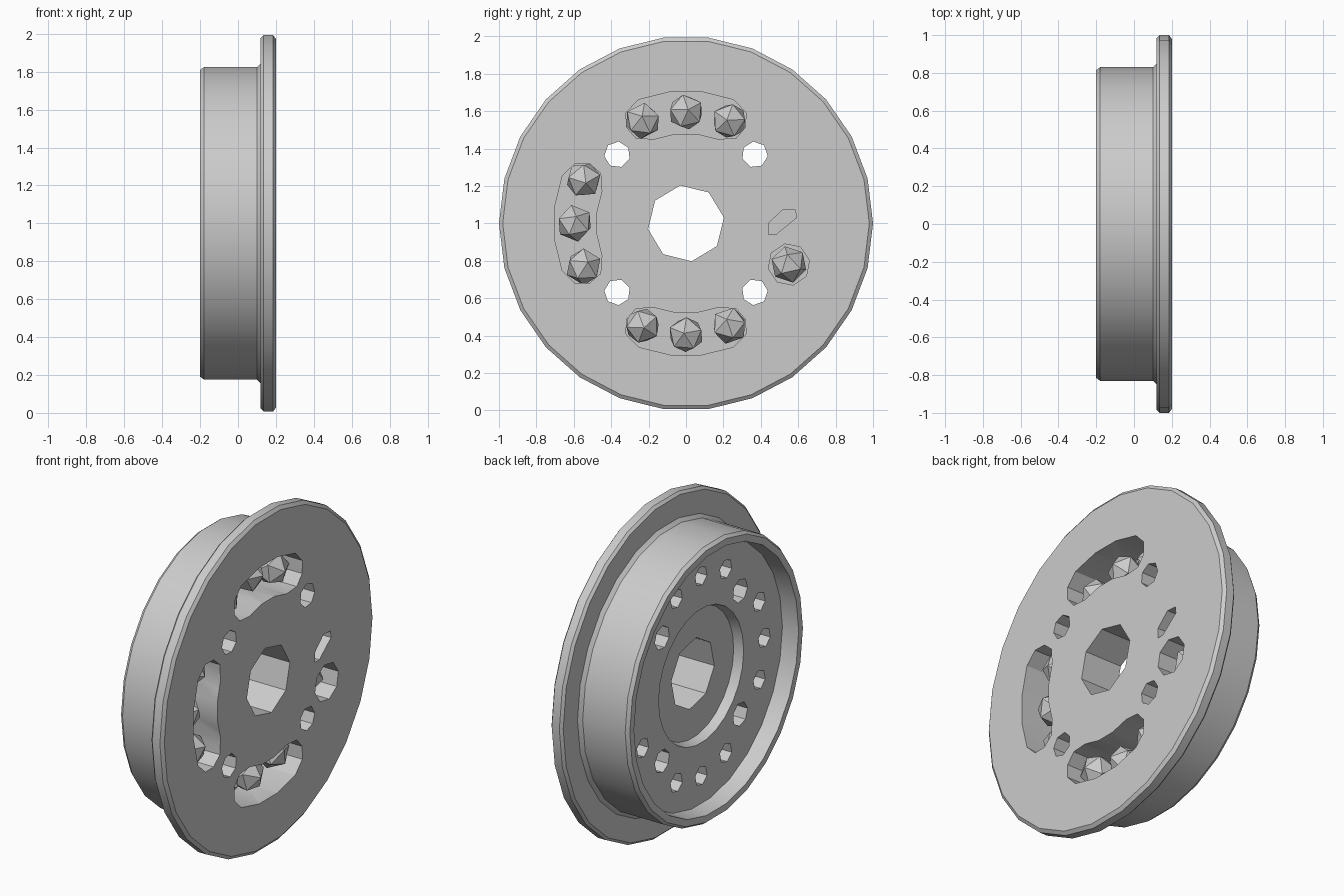
import bpy, bmesh, math, random
from mathutils import Matrix, Euler

random.seed(4)
if "Cube" in bpy.data.objects:
    bpy.data.objects.remove(bpy.data.objects["Cube"])

grey = bpy.data.materials.new("plain grey")
grey.use_nodes = True
grey.diffuse_color = (0.6, 0.6, 0.6, 1)
grey.node_tree.nodes["Principled BSDF"].inputs["Base Color"].default_value = (0.6, 0.6, 0.6, 1)

AXLE = 1.0  # height of the wheel axis


def make_object(name, bm):
    bmesh.ops.recalc_face_normals(bm, faces=bm.faces)
    mesh = bpy.data.meshes.new(name)
    bm.to_mesh(mesh)
    bm.free()
    mesh.materials.append(grey)
    obj = bpy.data.objects.new(name, mesh)
    obj.location.z = AXLE
    bpy.context.collection.objects.link(obj)
    return obj


def prism(bm, outline, x0, x1):
    """Extrude a (y, z) outline along x."""
    face = bm.faces.new([bm.verts.new((x0, y, z)) for y, z in outline])
    moved = bmesh.ops.extrude_face_region(bm, geom=[face])["geom"]
    bmesh.ops.translate(bm, vec=(x1 - x0, 0, 0),
                        verts=[v for v in moved if isinstance(v, bmesh.types.BMVert)])


def ring(cy, cz, radius, sides, turn=0.0):
    return [(cy + radius * math.cos(turn + math.tau * i / sides),
             cz + radius * math.sin(turn + math.tau * i / sides)) for i in range(sides)]


def polar(radius, degrees):
    a = math.radians(degrees)
    return radius * math.cos(a), radius * math.sin(a)


def slot(middle, half=21, radius=0.595, width=0.113):
    """Curved slot with rounded ends."""
    pts = [polar(radius + width, middle + half * t) for t in (-1, -0.33, 0.33, 1)]
    cy, cz = polar(radius, middle + half)
    pts += [(cy + dy, cz + dz) for dy, dz in
            (polar(width, middle + half + a) for a in (50, 90, 130))]
    pts += [polar(radius - width, middle + half * t) for t in (1, 0.33, -0.33, -1)]
    cy, cz = polar(radius, middle - half)
    pts += [(cy + dy, cz + dz) for dy, dz in
            (polar(width, middle - half - a) for a in (130, 90, 50))]
    return pts


# Flanged body: closed profile (radius, x) turned about the x axis
profile = [(0, 0.2), (0.98, 0.2), (1, 0.185), (1, 0.135), (0.985, 0.12),
           (0.85, 0.12), (0.83, 0.1), (0.83, -0.18), (0.815, -0.2),
           (0.775, -0.2), (0.765, -0.1), (0.4, -0.1), (0.385, -0.045), (0, -0.045)]
bm = bmesh.new()
line = [bm.verts.new((x, r, 0)) for r, x in profile]
edges = [bm.edges.new(pair) for pair in zip(line, line[1:])]
bmesh.ops.spin(bm, geom=line + edges, cent=(0, 0, 0), axis=(1, 0, 0),
               angle=math.tau, steps=26, use_duplicate=False)
bmesh.ops.remove_doubles(bm, verts=bm.verts, dist=0.0005)
body = make_object("flanged_wheel", bm)

# Ball positions: three in each slot, one in a single pocket
ball_spots = [polar(0.595, m + d) for m in (90, 180, 270) for d in (-23, 0, 23)]
ball_spots.append((0.55, -0.22))

# Pockets open to the flange face
bm = bmesh.new()
for middle in (90, 180, 270):
    prism(bm, slot(middle), -0.02, 0.3)
prism(bm, ring(0.55, -0.22, 0.112, 8, 0.2), -0.02, 0.3)
prism(bm, [(0.44, -0.06), (0.44, 0), (0.52, 0.075), (0.585, 0.07),
           (0.59, 0.03), (0.48, -0.06)], 0.06, 0.3)
pockets = make_object("pocket_cutter", bm)

# Through holes: axle, four diagonal holes and the ball seats
bm = bmesh.new()
prism(bm, ring(0, 0, 0.205, 8, 0.15), -0.3, 0.3)
for angle in (45, 135, 225, 315):
    prism(bm, ring(*polar(0.52, angle), 0.07, 7, math.radians(angle)), -0.3, 0.3)
for y, z in ball_spots:
    prism(bm, ring(y, z, 0.058, 6, 0.3), -0.3, 0.0)
holes = make_object("hole_cutter", bm)

for cutter in (pockets, holes):
    cutter.hide_render = True
    mod = body.modifiers.new(cutter.name, "BOOLEAN")
    mod.operation = "DIFFERENCE"
    mod.solver = "EXACT"
    mod.object = cutter
bpy.context.view_layer.update()
evaluated = body.evaluated_get(bpy.context.evaluated_depsgraph_get())
cut_mesh = bpy.data.meshes.new_from_object(evaluated)
body.modifiers.clear()
body.data = cut_mesh
for cutter in (pockets, holes):
    bpy.data.objects.remove(cutter)

bpy.ops.object.select_all(action="DESELECT")
body.select_set(True)
bpy.context.view_layer.objects.active = body
bpy.ops.object.shade_smooth_by_angle(angle=math.radians(30))

# Faceted balls resting on their seats
for i, (y, z) in enumerate(ball_spots):
    bm = bmesh.new()
    turn = Euler([random.uniform(0, math.tau) for _ in range(3)]).to_matrix().to_4x4()
    bmesh.ops.create_icosphere(bm, subdivisions=1, radius=0.1,
                               matrix=Matrix.Translation((0.06, y, z)) @ turn)
    make_object(f"ball_{i + 1}", bm)
